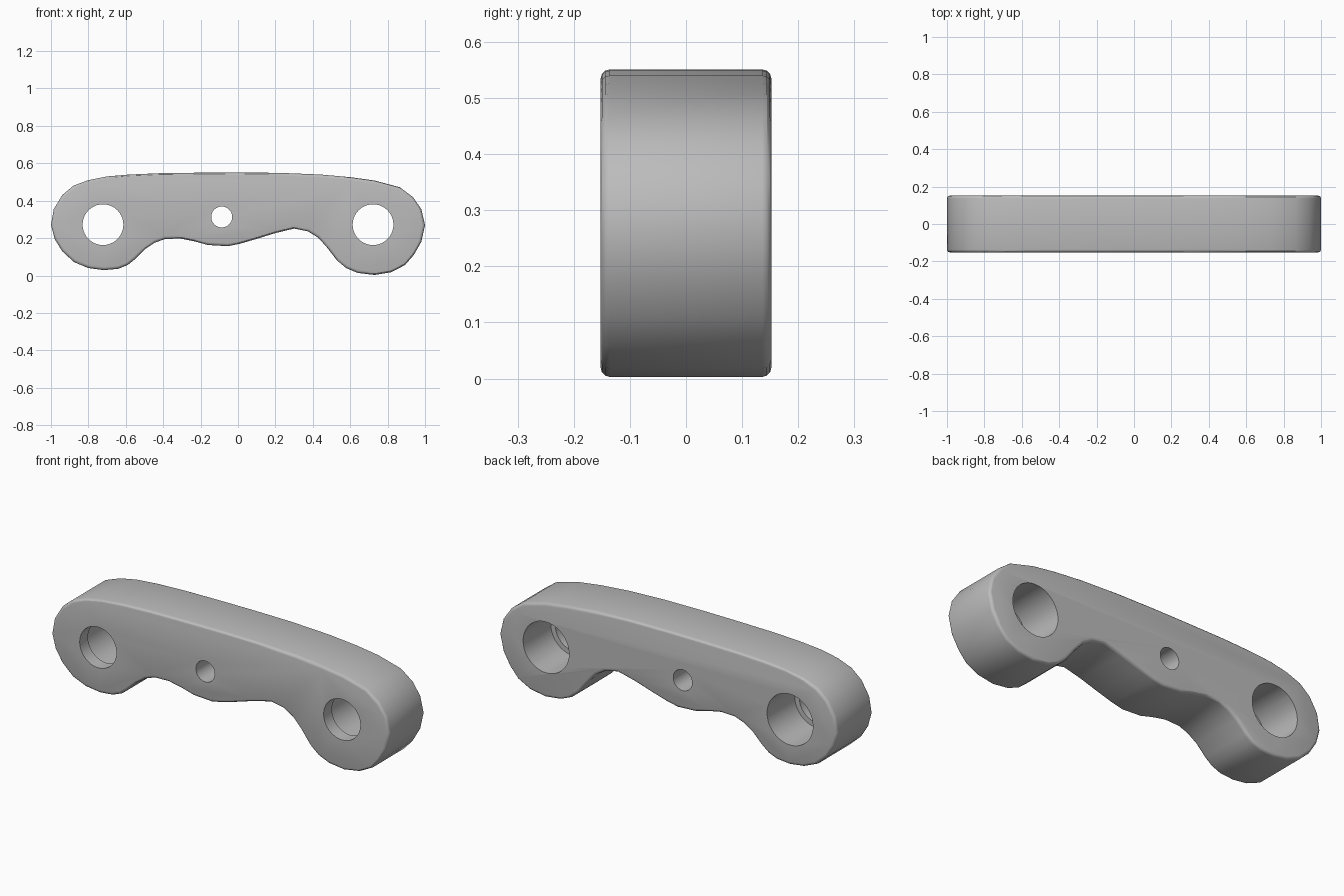
import bpy, bmesh, math
from mathutils import Matrix

if "Cube" in bpy.data.objects:
    bpy.data.objects.remove(bpy.data.objects["Cube"])

HALF = 0.152   # half thickness
grey = bpy.data.materials.new("plain grey")
grey.diffuse_color = (0.5, 0.5, 0.5, 1)
grey.use_nodes = True
grey.node_tree.nodes["Principled BSDF"].inputs["Base Color"].default_value = grey.diffuse_color

# Outline (x, z), starting at the left end and running over the top
outline = [
    (-1, .27), (-.985, .355), (-.94, .43), (-.88, .48), (-.80, .51), (-.70, .53),
    (-.58, .54), (-.42, .547), (-.2, .55), (0, .551), (.22, .549), (.44, .54),
    (.60, .526), (.73, .508), (.865, .472), (.935, .42), (.98, .355), (1, .27),
    (.98, .18), (.94, .11), (.893, .056), (.82, .018), (.73, .003), (.64, .014),
    (.578, .04), (.53, .08), (.476, .15), (.428, .203), (.374, .236), (.30, .251),
    (.20, .227), (.09, .193), (.01, .17), (-.053, .157), (-.16, .163), (-.23, .182),
    (-.31, .198), (-.39, .195), (-.444, .176), (-.497, .141), (-.55, .088),
    (-.59, .056), (-.64, .036), (-.717, .029), (-.80, .04), (-.877, .072),
    (-.94, .13), (-.98, .195),
]


def make_object(name, bm):
    mesh = bpy.data.meshes.new(name)
    bmesh.ops.recalc_face_normals(bm, faces=bm.faces)
    bm.to_mesh(mesh)
    bm.free()
    ob = bpy.data.objects.new(name, mesh)
    bpy.context.collection.objects.link(ob)
    mesh.materials.append(grey)
    return ob


# Body: extruded outline with rounded rims
bm = bmesh.new()
face = bm.faces.new([bm.verts.new((x, -HALF, z)) for x, z in outline])
ext = bmesh.ops.extrude_face_region(bm, geom=[face])
for v in ext["geom"]:
    if isinstance(v, bmesh.types.BMVert):
        v.co.y = HALF
bmesh.ops.recalc_face_normals(bm, faces=bm.faces)
rims = [e for e in bm.edges if abs(e.verts[0].co.y - e.verts[1].co.y) < 1e-5]
bmesh.ops.bevel(bm, geom=rims, offset=0.016, segments=3, profile=0.5, affect='EDGES')
body = make_object("link_plate", bm)


def drill(name, x, z, radius, y0, y1):
    """Cut a round hole along y between y0 and y1."""
    bm = bmesh.new()
    bmesh.ops.create_cone(
        bm, cap_ends=True, segments=40, radius1=radius, radius2=radius, depth=y1 - y0,
        matrix=Matrix.Translation((x, (y0 + y1) / 2, z)) @ Matrix.Rotation(math.pi / 2, 4, 'X'))
    cutter = make_object(name, bm)
    cutter.hide_render = True
    mod = body.modifiers.new(name, 'BOOLEAN')
    mod.operation = 'DIFFERENCE'
    mod.solver = 'EXACT'
    mod.object = cutter
    bpy.context.view_layer.objects.active = body
    bpy.ops.object.modifier_apply(modifier=name)
    bpy.data.objects.remove(cutter, do_unlink=True)


# End bores: wide from the back, with a narrower lip at the front
for side in (-1, 1):
    drill("front_bore", side * 0.722, 0.272, 0.109, -0.3, 0.3)
    drill("back_bore", side * 0.722, 0.272, 0.136, -HALF + 0.07, 0.3)
# Small centre hole
drill("pin_hole", -0.087, 0.313, 0.056, -0.3, 0.3)

bpy.ops.object.select_all(action='DESELECT')
body.select_set(True)
bpy.context.view_layer.objects.active = body
bpy.ops.object.shade_smooth_by_angle(angle=math.radians(30))
